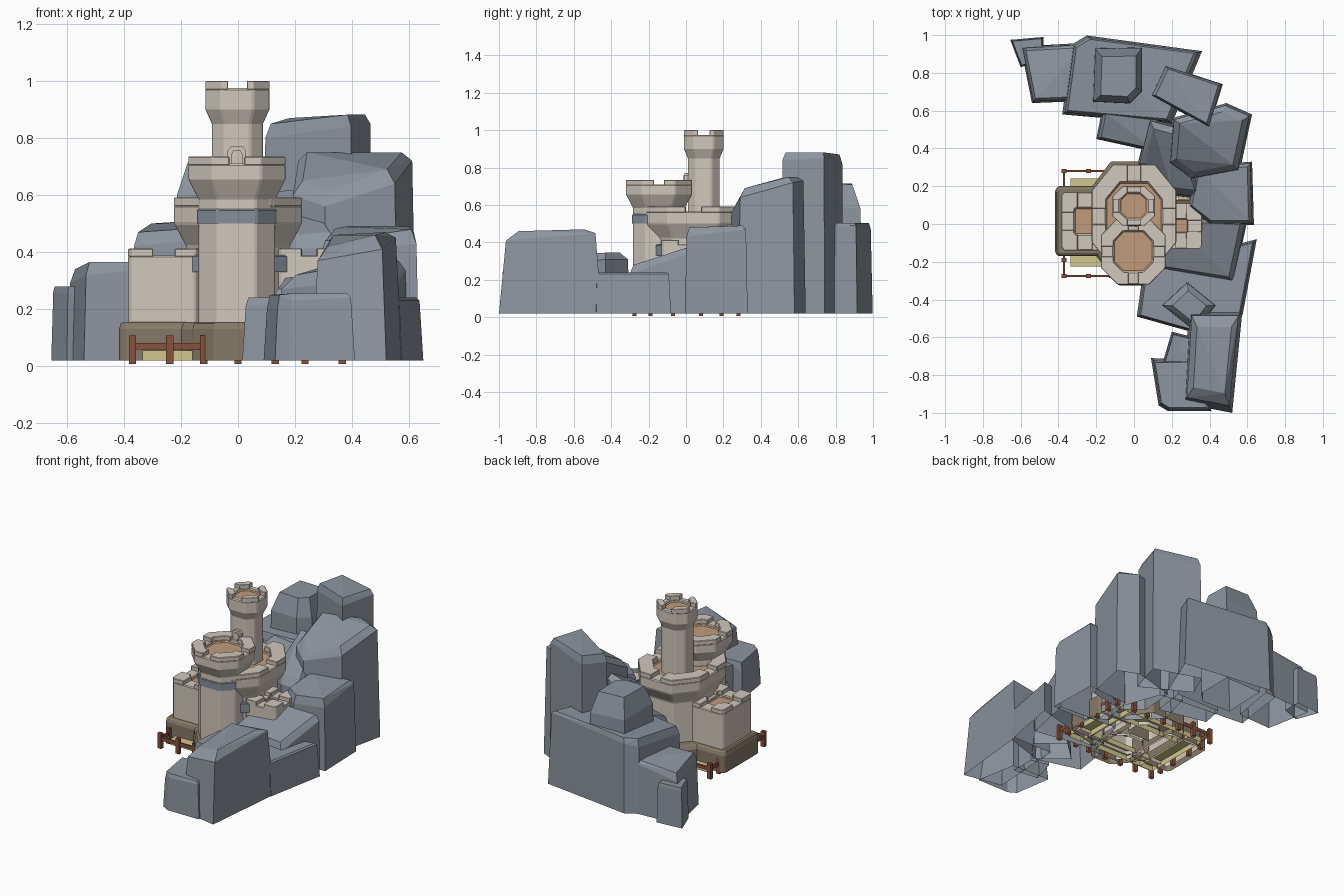
import bpy, bmesh
from mathutils import Vector

cube = bpy.data.objects.get("Cube")
if cube:
    bpy.data.objects.remove(cube, do_unlink=True)


def material(name, r, g, b):
    mat = bpy.data.materials.new(name)
    mat.use_nodes = True
    mat.diffuse_color = (r, g, b, 1)
    mat.node_tree.nodes["Principled BSDF"].inputs["Base Color"].default_value = (r, g, b, 1)
    return mat


ROCK = material("slate rock", .265, .30, .35)
STONE = material("pale stone", .64, .58, .51)
BASE = material("dark footing stone", .235, .195, .135)
FLOOR = material("clay floor", .53, .33, .20)
BAND = material("blue grey band", .235, .275, .33)
YARD = material("straw yard", .64, .57, .27)
WOOD = material("red brown wood", .25, .085, .045)


def finish(name, bm, mats, bevel=0):
    bmesh.ops.recalc_face_normals(bm, faces=bm.faces)
    mesh = bpy.data.meshes.new(name)
    bm.to_mesh(mesh)
    bm.free()
    for mat in mats:
        mesh.materials.append(mat)
    obj = bpy.data.objects.new(name, mesh)
    bpy.context.collection.objects.link(obj)
    if bevel:
        mod = obj.modifiers.new("worn edges", "BEVEL")
        mod.width = bevel
        mod.segments = 1
        mod.limit_method = "ANGLE"
    return obj


def open_below(bm):
    """Remove the hidden underside."""
    bmesh.ops.recalc_face_normals(bm, faces=bm.faces)
    under = [f for f in bm.faces if f.normal.z < -.9]
    bmesh.ops.delete(bm, geom=under, context="FACES")


def rock(name, height, corners, taper=.94, crown=.84, lift=.05):
    """Convex boulder, open below: footprint, shoulder ring and sloped crown."""
    bm = bmesh.new()
    mid = sum((Vector(c[:2]) for c in corners), Vector((0, 0))) / len(corners)
    for x, y, z in corners:
        p = Vector((x, y))
        for scale, level in ((1, .02), (taper, z), (crown, min(height, z + lift))):
            bm.verts.new((*mid.lerp(p, scale), level))
    hull = bmesh.ops.convex_hull(bm, input=bm.verts)
    loose = [v for v in hull["geom_interior"] if isinstance(v, bmesh.types.BMVert)]
    bmesh.ops.delete(bm, geom=loose, context="VERTS")
    bmesh.ops.dissolve_limit(bm, angle_limit=.06, verts=bm.verts, edges=bm.edges)
    open_below(bm)
    return finish(name, bm, [ROCK])


def box(name, centre, size, mat):
    bm = bmesh.new()
    bmesh.ops.create_cube(bm, size=1)
    for v in bm.verts:
        v.co = Vector(a * b + c for a, b, c in zip(v.co, size, centre))
    open_below(bm)
    return finish(name, bm, [mat])


def octagon(rx, ry, k):
    """Rectangle with cut corners, k is the flat share of each side."""
    return [(rx, -ry * k), (rx, ry * k), (rx * k, ry), (-rx * k, ry),
            (-rx, ry * k), (-rx, -ry * k), (-rx * k, -ry), (rx * k, -ry)]


def loft(name, cx, cy, rx, ry, k, rings, mats, bevel=.006):
    """Octagon rings of (scale, z), open below; the cap takes the last material."""
    bm = bmesh.new()
    shape = octagon(rx, ry, k)
    loops = [[bm.verts.new((cx + x * s, cy + y * s, z)) for x, y in shape] for s, z in rings]
    for low, high in zip(loops, loops[1:]):
        for i in range(8):
            j = (i + 1) % 8
            bm.faces.new((low[i], low[j], high[j], high[i]))
    bm.faces.new(loops[-1]).material_index = len(mats) - 1
    return finish(name, bm, mats, bevel)


def merlons(name, cx, cy, rx, ry, k, inner, gap, low, high):
    """Four raised corner blocks that leave a notch in the middle of each side."""
    bm = bmesh.new()
    t = inner
    notch = min(gap, k * t * .9)
    outline = [(gap, 1), (k, 1), (1, k), (1, gap), (t, notch), (t, k * t), (k * t, t), (notch, t)]
    for sx in (-1, 1):
        for sy in (-1, 1):
            pts = [(cx + sx * x * rx, cy + sy * y * ry) for x, y in outline]
            bottom = [bm.verts.new((x, y, low)) for x, y in pts]
            top = [bm.verts.new((x, y, high)) for x, y in pts]
            bm.faces.new(bottom)
            bm.faces.new(top)
            for i in range(8):
                j = (i + 1) % 8
                bm.faces.new((bottom[i], bottom[j], top[j], top[i]))
    return finish(name, bm, [STONE], .003)


def tower(name, cx, cy, rx, ry, k, body, flare, rim, top, inner=.7, gap=.2):
    """Shaft, flared head, hollow parapet with clay floor, and merlons."""
    rings = [(body, .03), (body, flare[0]), (1, flare[1]), (1, rim), (inner, rim), (inner, rim - .015)]
    loft(name, cx, cy, rx, ry, k, rings, [STONE, FLOOR])
    merlons(name + "_merlons", cx, cy, rx, ry, k, inner, gap, rim - .005, top)


# Castle towers
tower("front_tower", -.004, -.145, .17, .175, .5, .79, (.585, .655), .71, .735, .62, .15)
tower("tall_tower", -.002, .095, .112, .106, .5, .8, (.85, .9), .975, 1, .65, .3)
tower("wide_tower", 0, .04, .224, .275, .5, .81, (.42, .5), .565, .592, .66, .15)

# Side bastions with nearly square plan
tower("west_bastion", -.26, .015, .125, .155, .88, 1, (.1, .2), .388, .412, .45, .3)
tower("east_bastion", .25, -.01, .11, .12, .88, 1, (.1, .2), .388, .412, .3, .25)

# Coloured bands on the fronts of the shafts
loft("front_tower_band", -.004, -.145, .139, .143, .5, [(1, .5), (1, .552)], [BAND])
loft("wide_tower_band", 0, -.03, .18, .135, .7, [(1, .33), (1, .39)], [BAND])

# Arched door of the tall tower, a raised frame with a thin leaf
for part, w, h, y in (("door_frame", .032, .772, -.003), ("door_leaf", .02, .757, -.009)):
    bm = bmesh.new()
    arch = [(-w, .68), (w, .68), (w, h - .015), (w * .6, h), (-w * .6, h), (-w, h - .015)]
    face = bm.faces.new([bm.verts.new((x - .004, y - .006, z)) for x, z in arch])
    out = bmesh.ops.extrude_face_region(bm, geom=[face])["geom"]
    for v in out:
        if isinstance(v, bmesh.types.BMVert):
            v.co.y += .03
    finish(part, bm, [STONE])

# Dark footings
for part, cx, cy, rx, ry, k in (("front_footing", -.005, -.14, .155, .185, .5),
                                ("wide_footing", 0, .03, .225, .3, .55),
                                ("west_footing", -.265, .015, .152, .185, .9),
                                ("east_footing", .25, -.01, .13, .14, .9)):
    loft(part, cx, cy, rx, ry, k, [(1, .02), (1, .13), (.95, .155)], [BASE])

# Straw yard strips round the footings
for side in (-1, 1):
    box("yard_side", (side * .285, .008, .037), (.1, .465, .035), YARD)
    box("yard_end", (0, .008 + side * .1825, .037), (.47, .1, .035), YARD)

# Fence round the yard
XS = (-.37, -.24, -.12, 0, .13, .235, .365)
YS = (-.19, -.07, .08, .19)
spots = [(x, y) for y in (-.275, .28) for x in XS] + [(x, y) for x in (-.37, .365) for y in YS]
for x, y in spots:
    box("fence_post", (x, y, .057), (.026, .022, .1), WOOD)
for y in (-.275, .28):
    box("fence_rail", (0, y, .07), (.735, .01, .022), WOOD)
for x in (-.37, .365):
    box("fence_rail", (x, 0, .07), (.01, .555, .022), WOOD)

# Boulders at the front
rock("front_boulder", .47, [(.26, -.95, .37), (.52, -1, .41), (.575, -.45, .45), (.29, -.45, .41)], .87, .64)
rock("front_small_boulder", .255, [(.09, -.71, .2), (.13, -.96, .2), (.18, -.99, .23), (.41, -.99, .24),
                                   (.36, -.72, .25)], .92, .85)
rock("front_side_boulder", .24, [(.15, -.74, .17), (.20, -.57, .21), (.32, -.6, .22), (.32, -.76, .2)], .9)
rock("diamond_boulder", .345, [(.14, -.43, .27), (.28, -.3, .31), (.44, -.43, .31), (.33, -.58, .29)], .92, .6)

# Boulders on the east side
rock("low_east_boulder", .24, [(.015, -.49, .21), (.05, -.24, .22), (.65, -.08, .23), (.575, -.48, .23),
                               (.30, -.57, .22)], .96, .93)
rock("sloped_east_boulder", .37, [(.10, -.24, .22), (.18, .04, .33), (.6, .02, .34), (.53, -.31, .23)], .96, .84)
rock("east_boulder", .49, [(.28, .09, .39), (.33, .31, .45), (.625, .33, .47), (.635, -.005, .43),
                           (.4, -.005, .4)], .95, .85)

# Boulders at the back
rock("high_east_boulder", .75, [(.18, .32, .6), (.2, .56, .72), (.49, .64, .73), (.625, .58, .72),
                                (.56, .28, .64), (.3, .23, .56)], .94, .78)
rock("peak_boulder", .882, [(.09, .68, .8), (.165, .84, .82), (.47, .74, .85), (.4, .51, .84)], .97, .87)
rock("inner_slope_boulder", .62, [(.02, .32, .38), (.08, .56, .56), (.23, .52, .6), (.37, .13, .42),
                                  (.2, .15, .41)], .94, .75)
rock("inner_boulder", .48, [(-.2, .45, .38), (-.17, .6, .46), (.15, .6, .46), (.12, .38, .4)], .95, .85)
rock("long_back_boulder", .505, [(-.38, .58, .42), (-.33, .95, .45), (-.25, .998, .47), (.36, .915, .49),
                                 (.2, .53, .48)], .95, .9)
rock("back_crown_boulder", .715, [(-.225, .64, .6), (-.215, .94, .59), (.05, .945, .58), (.05, .7, .6),
                                  (-.02, .63, .6)], .93, .68, .13)
rock("west_back_boulder", .365, [(-.6, .94, .29), (-.54, .64, .32), (-.3, .65, .34), (-.25, .96, .35)], .94, .84)
rock("west_end_boulder", .28, [(-.655, .975, .26), (-.6, .83, .25), (-.48, .87, .26), (-.48, .99, .26)], .93, .88)
